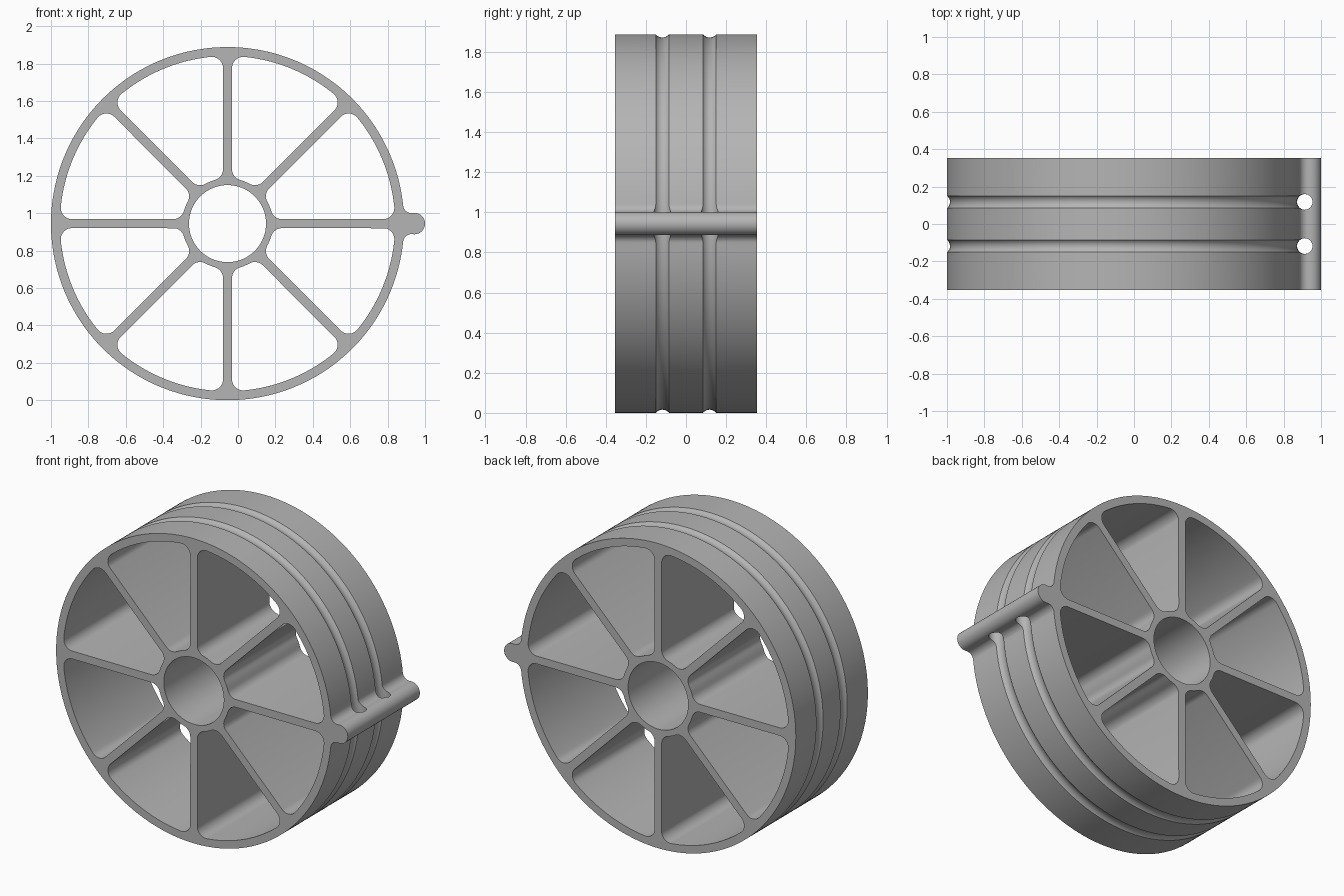
import bpy
import bmesh
from math import pi, sin, cos, asin, atan2, sqrt, radians

cube = bpy.data.objects.get("Cube")
if cube:
    bpy.data.objects.remove(cube, do_unlink=True)

# Main sizes
R = 0.944                # outer radius of the wheel
CENTRE = (R - 1, 0, R)   # wheel axis
HALF_WIDTH = 0.353
RIM, HUB, BORE = 0.896, 0.243, 0.206
SPOKE = 0.024            # half thickness of a spoke
FILLET = 0.06
NUB = 0.057              # radius of the side bead
NUB_X = 2 - R - NUB
NUB_FILLET = 0.045
GROOVE_Y, GROOVE_MAJOR, GROOVE_MINOR = 0.118, 0.97, 0.042

grey = bpy.data.materials.new("mid grey")
colour = (0.46, 0.46, 0.46, 1)
grey.use_nodes = True
grey.diffuse_color = colour
grey.node_tree.nodes["Principled BSDF"].inputs["Base Color"].default_value = colour


def polar(r, a):
    return (r * cos(a), r * sin(a))


def arc(centre, r, start, end, n):
    """Points along an arc, leaving out the last one."""
    steps = [start + (end - start) * i / n for i in range(n)]
    return [(centre[0] + r * cos(a), centre[1] + r * sin(a)) for a in steps]


def outline():
    """Round rim that flows into the bead through two fillets."""
    to_axis, to_nub = R + NUB_FILLET, NUB + NUB_FILLET
    fx = (to_axis**2 - to_nub**2 + NUB_X**2) / (2 * NUB_X)
    fz = sqrt(to_axis**2 - fx**2)
    f, g = atan2(fz, fx), atan2(fz, NUB_X - fx)
    return (arc((0, 0), R, f, 2 * pi - f, 180)
            + arc((fx, -fz), NUB_FILLET, pi - f, g, 10)
            + arc((NUB_X, 0), NUB, g - pi, pi - g, 28)
            + arc((fx, fz), NUB_FILLET, -g, f - pi, 10))


def pocket(turn):
    """Opening between two spokes with rounded corners."""
    a, b = turn, turn + pi / 4
    out_r, in_r = RIM - FILLET, HUB + FILLET
    o = asin((SPOKE + FILLET) / out_r)
    i = asin((SPOKE + FILLET) / in_r)
    return (arc((0, 0), RIM, a + o, b - o, 20)
            + arc(polar(out_r, b - o), FILLET, b - o, b + pi / 2, 10)
            + arc(polar(in_r, b - i), FILLET, b + pi / 2, b - i + pi, 8)
            + arc((0, 0), HUB, b - i, a + i, 4)
            + arc(polar(in_r, a + i), FILLET, a + i + pi, a + 1.5 * pi, 8)
            + arc(polar(out_r, a + o), FILLET, a + 1.5 * pi, a + o + 2 * pi, 10))


# Extruded wheel profile: outline, bore and eight pockets
curve = bpy.data.curves.new("wheel_profile", 'CURVE')
curve.dimensions = '2D'
curve.fill_mode = 'BOTH'
curve.extrude = HALF_WIDTH
loops = [outline(), arc((0, 0), BORE, 0, 2 * pi, 72)]
loops += [pocket(k * pi / 4) for k in range(8)]
for points in loops:
    spline = curve.splines.new('POLY')
    spline.points.add(len(points) - 1)
    for p, (x, y) in zip(spline.points, points):
        p.co = (x, y, 0, 1)
    spline.use_cyclic_u = True
profile = bpy.data.objects.new("wheel_profile", curve)
bpy.context.collection.objects.link(profile)
mesh = bpy.data.meshes.new_from_object(
    profile.evaluated_get(bpy.context.evaluated_depsgraph_get()))
bpy.data.objects.remove(profile, do_unlink=True)

bm = bmesh.new()
bm.from_mesh(mesh)
bmesh.ops.remove_doubles(bm, verts=bm.verts, dist=0.00005)
bmesh.ops.recalc_face_normals(bm, faces=bm.faces)
bm.to_mesh(mesh)
bm.free()
mesh.materials.clear()
mesh.materials.append(grey)
wheel = bpy.data.objects.new("spoked_wheel", mesh)
wheel.location = CENTRE
wheel.rotation_euler = (radians(90), 0, 0)
bpy.context.collection.objects.link(wheel)

# Two round cord grooves that also bore through the bead
cutters = []
for side in (-1, 1):
    bpy.ops.mesh.primitive_torus_add(
        major_radius=GROOVE_MAJOR, minor_radius=GROOVE_MINOR,
        major_segments=180, minor_segments=32, rotation=(radians(90), 0, 0),
        location=(CENTRE[0], side * GROOVE_Y, CENTRE[2]))
    cutter = bpy.context.object
    cutter.name = "groove_cutter"
    cutter.hide_render = True
    cutter.data.materials.append(grey)
    cutters.append(cutter)
    cut = wheel.modifiers.new("groove", 'BOOLEAN')
    cut.operation = 'DIFFERENCE'
    cut.solver = 'EXACT'
    cut.object = cutter

bpy.ops.object.select_all(action='DESELECT')
wheel.select_set(True)
bpy.context.view_layer.objects.active = wheel
for name in [m.name for m in wheel.modifiers]:
    bpy.ops.object.modifier_apply(modifier=name)
for cutter in cutters:
    bpy.data.objects.remove(cutter, do_unlink=True)
bpy.ops.object.shade_smooth_by_angle(angle=radians(25))
